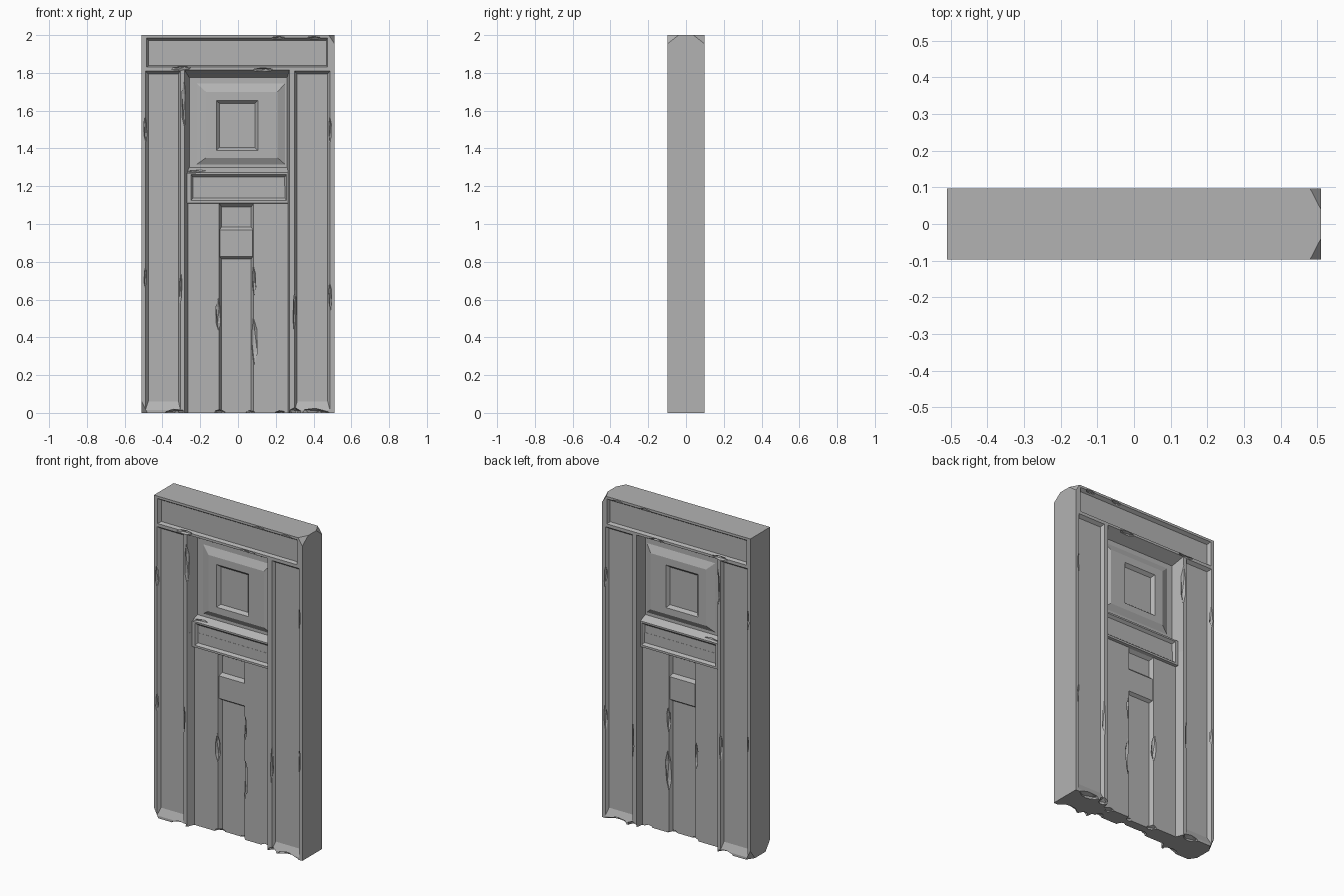
import bpy
import bmesh
import random
from mathutils import Vector, Euler

random.seed(4)
if "Cube" in bpy.data.objects:
    bpy.data.objects.remove(bpy.data.objects["Cube"])

W, T, H = 0.51, 0.097, 2.0      # half width, half thickness, height

stone = bpy.data.materials.new("grey stone")
stone.use_nodes = True
grey = (0.45, 0.45, 0.45, 1)
stone.diffuse_color = grey
stone.node_tree.nodes["Principled BSDF"].inputs["Base Color"].default_value = grey


def make_object(name, bm):
    bmesh.ops.recalc_face_normals(bm, faces=bm.faces)
    mesh = bpy.data.meshes.new(name)
    bm.to_mesh(mesh)
    bm.free()
    mesh.materials.append(stone)
    obj = bpy.data.objects.new(name, mesh)
    bpy.context.collection.objects.link(obj)
    return obj


def loft(name, side, *rings):
    """Closed solid through rectangles (x0, x1, z0, z1, depth below the face)."""
    bm = bmesh.new()
    loops = []
    for x0, x1, z0, z1, d in rings:
        y = side * (T - d)
        loops.append([bm.verts.new((x, y, z))
                      for x, z in ((x0, z0), (x1, z0), (x1, z1), (x0, z1))])
    for a, b in zip(loops, loops[1:]):
        for i in range(4):
            j = (i + 1) % 4
            bm.faces.new((a[i], a[j], b[j], b[i]))
    bm.faces.new(loops[0])
    bm.faces.new(loops[-1])
    return make_object(name, bm)


def chip(x, z, y, size, tilt):
    """Faceted lump used to knock a flake off an edge."""
    bm = bmesh.new()
    bmesh.ops.create_icosphere(bm, subdivisions=1, radius=1)
    bmesh.ops.scale(bm, vec=size, verts=bm.verts)
    bmesh.ops.rotate(bm, matrix=Euler(tilt).to_matrix(), verts=bm.verts)
    bmesh.ops.translate(bm, vec=(x, y, z), verts=bm.verts)
    return make_object("chip_cutter", bm)


def carve(target, cutter):
    cutter.hide_render = True
    mod = target.modifiers.new("carve", 'BOOLEAN')
    mod.operation = 'DIFFERENCE'
    mod.solver = 'EXACT'
    mod.object = cutter
    graph = bpy.context.evaluated_depsgraph_get()
    mesh = bpy.data.meshes.new_from_object(target.evaluated_get(graph))
    target.modifiers.clear()
    target.data = mesh
    bpy.data.objects.remove(cutter)


def pocket(target, side, outer, inner, depth):
    carve(target, loft("pocket_cutter", side, (*outer, -0.02), (*outer, 0),
                       (*inner, depth)))


# Stone slab
slab = loft("door_slab", -1, (-W, W, 0, H, 0), (-W, W, 0, H, 2 * T))

# Sunken areas, the same on front and back
pockets = [
    # doorway: tall lower part and deeper upper part
    ((-.283, .272, -.1, 1.25), (-.264, .264, -.1, 1.25), .045),
    ((-.283, .272, 1.2, 1.815), (-.258, .26, 1.2, 1.775), .07),
    # lintel panel
    ((-.485, .475, 1.83, 1.985), (-.473, .468, 1.838, 1.972), .02),
    # side post panels
    ((-.49, -.305, .015, 1.81), (-.475, -.315, .06, 1.795), .02),
    ((.30, .487, .015, 1.81), (.313, .475, .06, 1.795), .02),
]
for side in (-1, 1):
    for outer, inner, depth in pockets:
        pocket(slab, side, outer, inner, depth)
    # central channel between the door boards
    carve(slab, loft("channel_cutter", side,
                     (-.104, .084, -.1, 1.11, .03), (-.10, .082, -.1, 1.11, .045),
                     (-.087, .07, -.1, 1.09, .068)))

# Flakes along the edges: x, z, half width, half length
flakes = [
    (-.283, 1.63, .018, .13), (-.30, 1.825, .06, .012), (.13, 1.815, .06, .012),
    (-.49, 1.5, .01, .07), (.487, .62, .01, .08), (.487, 1.5, .008, .07),
    (-.305, .65, .009, .09), (.30, .55, .009, .12), (-.49, .72, .008, .06),
    (.21, 1.985, .04, .008), (.40, 1.985, .04, .008),
]
board_flakes = [(-.104, .52, .016, .09), (.084, .38, .022, .13), (.084, .7, .012, .08)]
foot_flakes = [(-.34, .06, .02), (.30, .035, .03), (.41, .08, .025),
               (-.09, .04, .02), (.06, .03, .02), (.22, .03, .012)]
for side in (-1, 1):
    for group, level in ((flakes, 0), (board_flakes, .045)):
        for x, z, w, length in group:
            tilt = (0, random.uniform(-.05, .05), 0)
            carve(slab, chip(x, z, side * (T - level), (w, .02, length), tilt))
    for x, w, h in foot_flakes:
        level = .045 if abs(x) < .25 else 0
        tilt = (0, random.uniform(-.15, .15), 0)
        carve(slab, chip(x, 0, side * (T - level), (w, .04, h), tilt))

# Broken corners: the top at the left, the foot at the right
bm = bmesh.new()
bm.from_mesh(slab.data)
for x, z, cut in ((W, H, (.03, .058, .045)), (-W, 0, (.03, .045, .06))):
    sx, sz = (1 if x > 0 else -1), (1 if z > 0 else -1)
    for sy in (-1, 1):
        normal = Vector((sx / cut[0], sy / cut[1], sz / cut[2]))
        point = Vector((x - sx * cut[0], sy * T, z))
        out = bmesh.ops.bisect_plane(bm, geom=bm.verts[:] + bm.edges[:] + bm.faces[:],
                                     plane_co=point, plane_no=normal, clear_outer=True)
        edges = [e for e in out["geom_cut"] if isinstance(e, bmesh.types.BMEdge)]
        bmesh.ops.holes_fill(bm, edges=edges, sides=0)
bm.to_mesh(slab.data)
bm.free()

for side, where in ((-1, "front"), (1, "back")):
    # Raised square panel with a sunken window
    loft(where + "_raised_panel", side,
         (-.22, .25, 1.315, 1.745, .08), (-.22, .25, 1.315, 1.745, .07),
         (-.17, .21, 1.35, 1.70, .05),
         (-.115, .105, 1.39, 1.655, .05), (-.098, .09, 1.405, 1.638, .069))
    # Ledge with a sunken panel
    ledge = loft(where + "_ledge", side,
                 (-.275, .268, 1.10, 1.298, .08), (-.275, .268, 1.10, 1.298, .07),
                 (-.27, .265, 1.112, 1.272, .03),
                 (-.25, .257, 1.125, 1.262, .03), (-.238, .247, 1.138, 1.248, .046))
    carve(ledge, chip(-.22, 1.28, side * (T - .035), (.07, .02, .01), (0, -.1, 0)))
    # Lock block in the channel
    loft(where + "_lock_block", side,
         (-.098, .08, .815, .985, .08), (-.098, .08, .815, .985, .068),
         (-.096, .078, .828, .968, .05))
